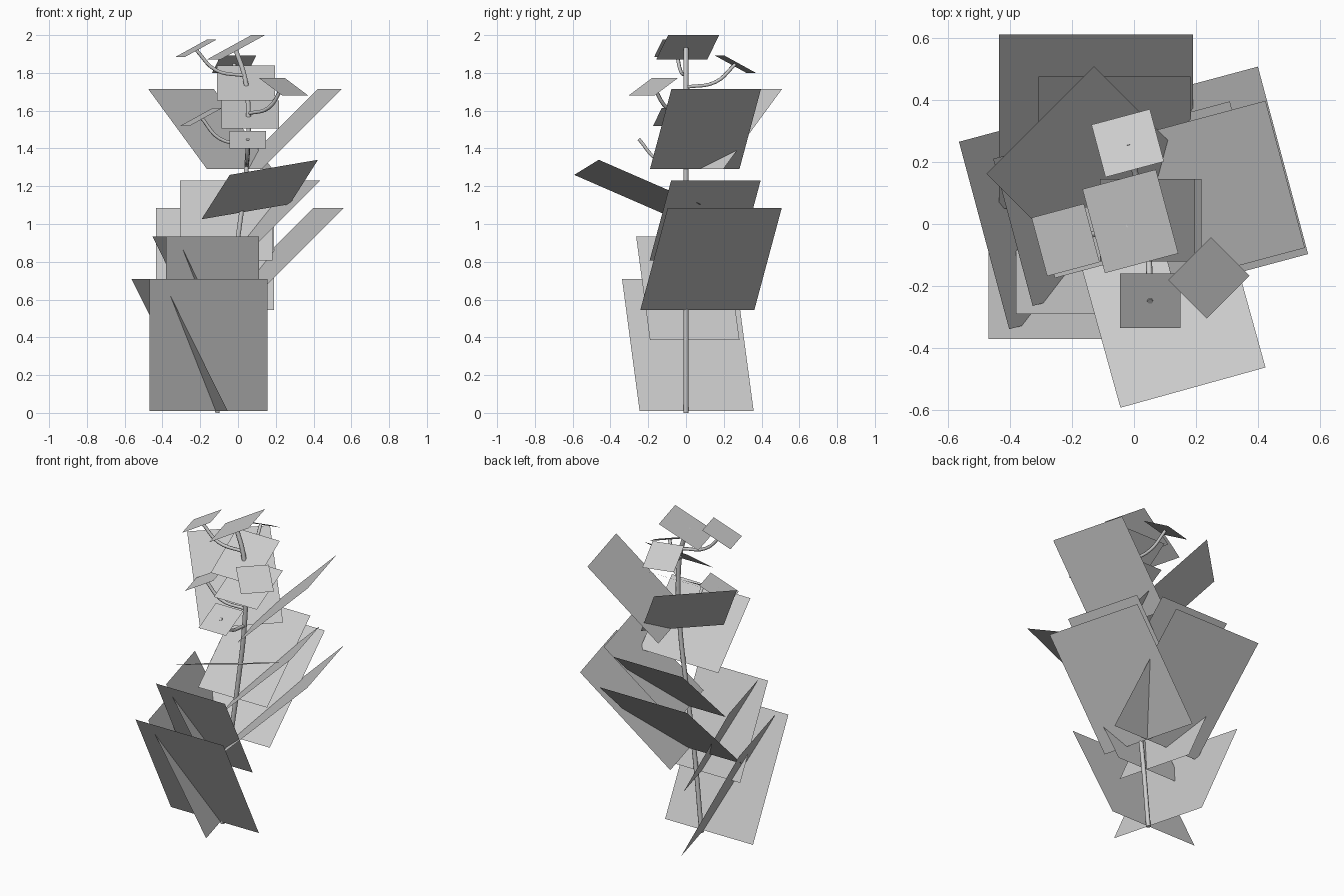
import bpy
from math import sin, cos, radians
from mathutils import Vector

cube = bpy.data.objects.get("Cube")
if cube:
    bpy.data.objects.remove(cube)

grey = bpy.data.materials.new("leaf grey")
grey.use_nodes = True
colour = (0.6, 0.6, 0.6, 1)
grey.diffuse_color = colour
grey.node_tree.nodes["Principled BSDF"].inputs["Base Color"].default_value = colour


def add(name, data):
    obj = bpy.data.objects.new(name, data)
    bpy.context.collection.objects.link(obj)
    data.materials.append(grey)
    return obj


def leaf(name, tip, heading, width, reach, drop, roll=0):
    """Flat card from the middle of its outer edge back towards the stem."""
    a = radians(heading)
    outer = Vector(tip)
    inner = outer - Vector((cos(a) * reach, sin(a) * reach, drop))
    half = Vector((-sin(a) * width, cos(a) * width, roll)) / 2
    mesh = bpy.data.meshes.new(name)
    corners = [inner - half, outer - half, outer + half, inner + half]
    mesh.from_pydata(corners, [], [(0, 1, 2, 3)])
    add(name, mesh)


def stalk(name, points, radius):
    """Smooth tube through the points."""
    curve = bpy.data.curves.new(name, "CURVE")
    curve.dimensions = "3D"
    curve.bevel_depth = radius
    curve.bevel_resolution = 1
    curve.resolution_u = 5
    curve.use_fill_caps = True
    spline = curve.splines.new("BEZIER")
    spline.bezier_points.add(len(points) - 1)
    for bp, p in zip(spline.bezier_points, points):
        bp.co = p
        bp.handle_left_type = bp.handle_right_type = "AUTO"
    add(name, curve)


# Large steep leaves: two sizes on the front and right
for size, tip_f, tip_r, label in (
        (1, (-.157, -.37, .71), (-.483, -.037, .71), "low"),
        (.785, (-.135, -.29, .935), (-.39, -.027, .935), "mid")):
    for side, tip, heading in (("front", tip_f, -90), ("right", tip_r, 195)):
        leaf(f"{label}_{side}_leaf", tip, heading, .625 * size, .36 * size, .7 * size)

# Large spreading leaves
for name, tip, heading, size in (
        ("low_left_leaf", (.48, .205, 1.085), 15, 1),
        ("low_back_leaf", (-.122, .61, 1.085), 90, 1),
        ("mid_left_leaf", (.372, .158, 1.23), 15, .785),
        ("mid_back_leaf", (-.063, .475, 1.23), 90, .785),
        ("upper_left_leaf", (.487, .16, 1.715), 15, .785),
        ("upper_back_leaf", (-.302, .335, 1.715), 135, .785)):
    leaf(name, tip, heading, .625 * size, .56 * size, .54 * size)

# Twisted leaf reaching forward
leaf("reaching_front_leaf", (.19, -.527, 1.3), -74.5, .485, .56, .235, .08)

# Leaves close around the upper stem
leaf("inner_high_leaf", (.043, .145, 1.84), 90, .306, .265, .185)
leaf("inner_low_leaf", (.065, .145, 1.655), 90, .306, .265, .15)

# Small drooping leaves on stalks, and the crown leaf
for name, tip, heading in (
        ("top_right_leaflet", (-.305, -.074, 1.885), 195),
        ("top_back_leaflet", (-.043, .345, 1.8), 105),
        ("right_leaflet", (-.28, -.08, 1.52), 195),
        ("left_leaflet", (.303, -.235, 1.68), -45),
        ("front_leaflet", (.052, -.335, 1.4), -90)):
    leaf(name, tip, heading, .195, .175, -.093)
leaf("crown_leaf", (-.13, -.023, 1.87), 195, .28, .245, -.13)

# Main stem
stalk("stem", [(-.11, 0, 0), (-.06, 0, .5), (0, 0, .93), (.045, 0, 1.3),
               (.055, 0, 1.6), (.035, 0, 1.78), (-.015, 0, 1.93)], .014)

# Curved leaflet stalks, each rising from the stem to its leaflet
for name, root, end in (
        ("top_right_stalk", (.035, 0, 1.785), (-.22, -.05, 1.92)),
        ("top_back_stalk", (.045, 0, 1.725), (-.02, .26, 1.845)),
        ("right_stalk", (.05, 0, 1.42), (-.195, -.055, 1.565)),
        ("left_stalk", (.055, 0, 1.585), (.235, -.17, 1.725)),
        ("front_stalk", (.045, 0, 1.31), (.052, -.25, 1.45))):
    a, b = Vector(root), Vector(end)
    middle = a.lerp(b, .6)
    middle.z = a.z + (b.z - a.z) * .22
    stalk(name, [a, middle, b], .01)
